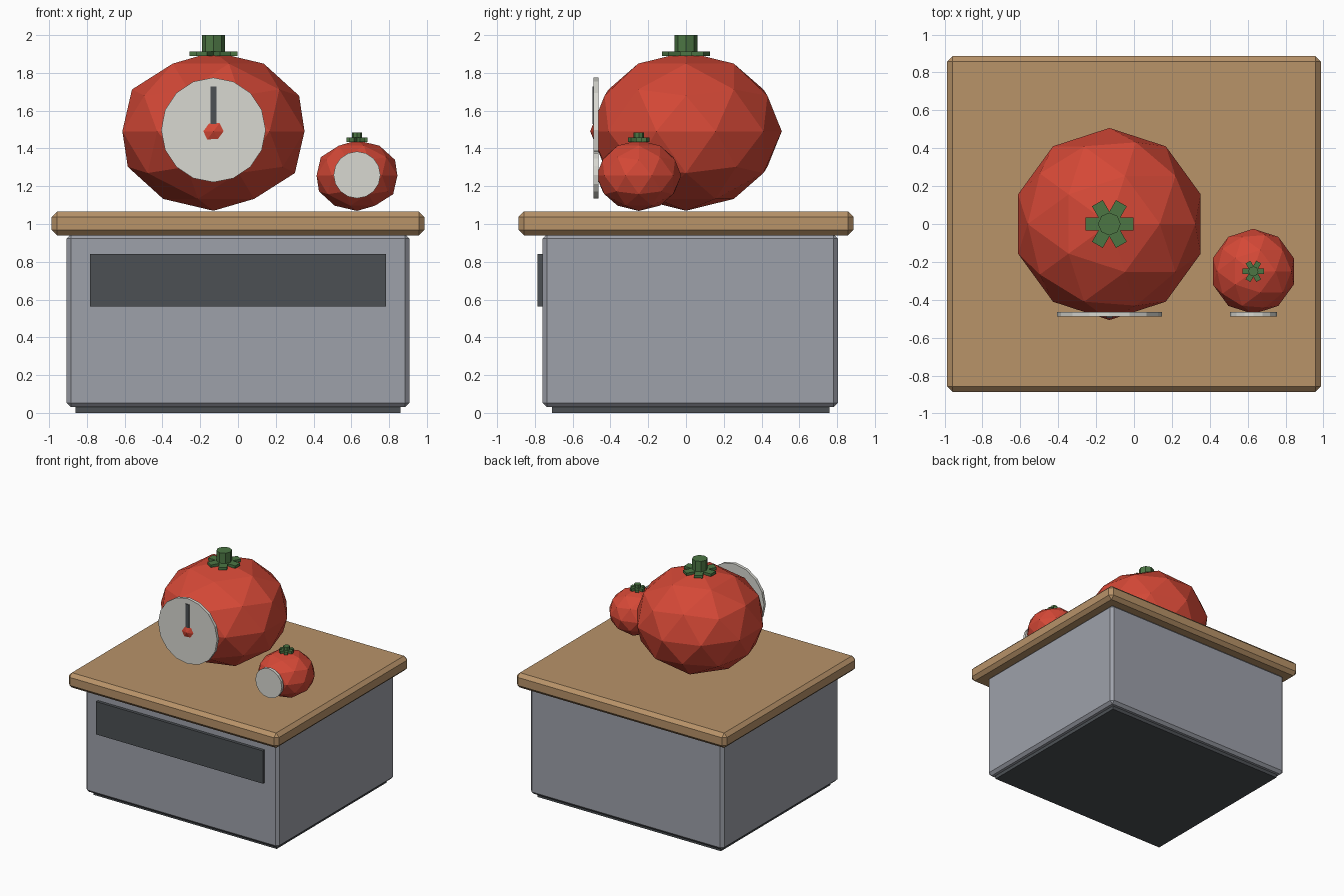
import bpy, math
from mathutils import Matrix

if "Cube" in bpy.data.objects:
    bpy.data.objects.remove(bpy.data.objects["Cube"])


def material(name, rgb):
    def lin(c):
        c /= 255
        return c / 12.92 if c <= 0.04045 else ((c + 0.055) / 1.055) ** 2.4
    m = bpy.data.materials.new(name)
    m.diffuse_color = (*[lin(c) for c in rgb], 1)
    m.use_nodes = True
    m.node_tree.nodes["Principled BSDF"].inputs["Base Color"].default_value = m.diffuse_color
    return m


RED = material("tomato red", (212, 72, 54))
GREEN = material("leaf green", (76, 118, 68))
WOOD = material("wood", (184, 147, 105))
GREY = material("cabinet grey", (158, 161, 170))
DARK = material("dark grey", (76, 80, 84))
CREAM = material("dial off white", (216, 216, 209))


def finish(name, mat):
    ob = bpy.context.object
    ob.name = name
    ob.data.materials.append(mat)
    return ob


def box(name, mat, x, y, z, bevel=0):
    """Box from (min, max) pairs, with an optional single chamfer."""
    bpy.ops.mesh.primitive_cube_add(size=1)
    ob = finish(name, mat)
    size = [r[1] - r[0] for r in (x, y, z)]
    mid = [(r[1] + r[0]) / 2 for r in (x, y, z)]
    ob.data.transform(Matrix.Diagonal((*size, 1)))
    ob.location = mid
    if bevel:
        b = ob.modifiers.new("chamfer", "BEVEL")
        b.width, b.segments = bevel, 1
    return ob


def cylinder(name, mat, sides, r, depth, loc, rot=(0, 0, 0)):
    bpy.ops.mesh.primitive_cylinder_add(vertices=sides, radius=r, depth=depth,
                                        location=loc, rotation=rot)
    return finish(name, mat)


def tomato(name, cx, cy, cz, r, leaf_z, top_z, dial_r, dial_z):
    s = r / 0.507
    # flattened faceted body
    bpy.ops.mesh.primitive_ico_sphere_add(subdivisions=2, radius=r, location=(cx, cy, cz))
    finish(name + "_body", RED).scale.z = 0.83
    # six leaves made of three crossed strips
    for i in range(3):
        leaf = box(f"{name}_leaf_{i + 1}", GREEN, (-0.127 * s, 0.127 * s),
                   (-0.033 * s, 0.033 * s), leaf_z)
        leaf.location.x, leaf.location.y = cx, cy
        leaf.rotation_euler.z = i * math.pi / 3
    # stem
    z0 = leaf_z[0] - 0.01
    cylinder(name + "_stem", GREEN, 8, 0.06 * s, top_z - z0, (cx, cy, (top_z + z0) / 2))
    # dial disc on the front
    cylinder(name + "_dial", CREAM, 16, dial_r, 0.025, (cx, -0.477, dial_z),
             (math.pi / 2, 0, 0))


# cabinet
box("base_plinth", DARK, (-0.86, 0.86), (-0.71, 0.76), (0, 0.06))
box("cabinet", GREY, (-0.907, 0.907), (-0.76, 0.805), (0.03, 0.945), 0.023)
box("drawer_panel", DARK, (-0.783, 0.783), (-0.786, -0.75), (0.562, 0.84))
box("table_top", WOOD, (-0.987, 0.987), (-0.887, 0.887), (0.94, 1.066), 0.029)

# the two tomato timers; only the large one has a needle
tomato("large_timer", -0.13, 0, 1.491, 0.507, (1.89, 1.912), 2.0, 0.277, 1.498)
tomato("small_timer", 0.63, -0.25, 1.256, 0.225, (1.435, 1.458), 1.485, 0.124, 1.26)
box("needle", DARK, (-0.146, -0.114), (-0.496, -0.48), (1.53, 1.728))
